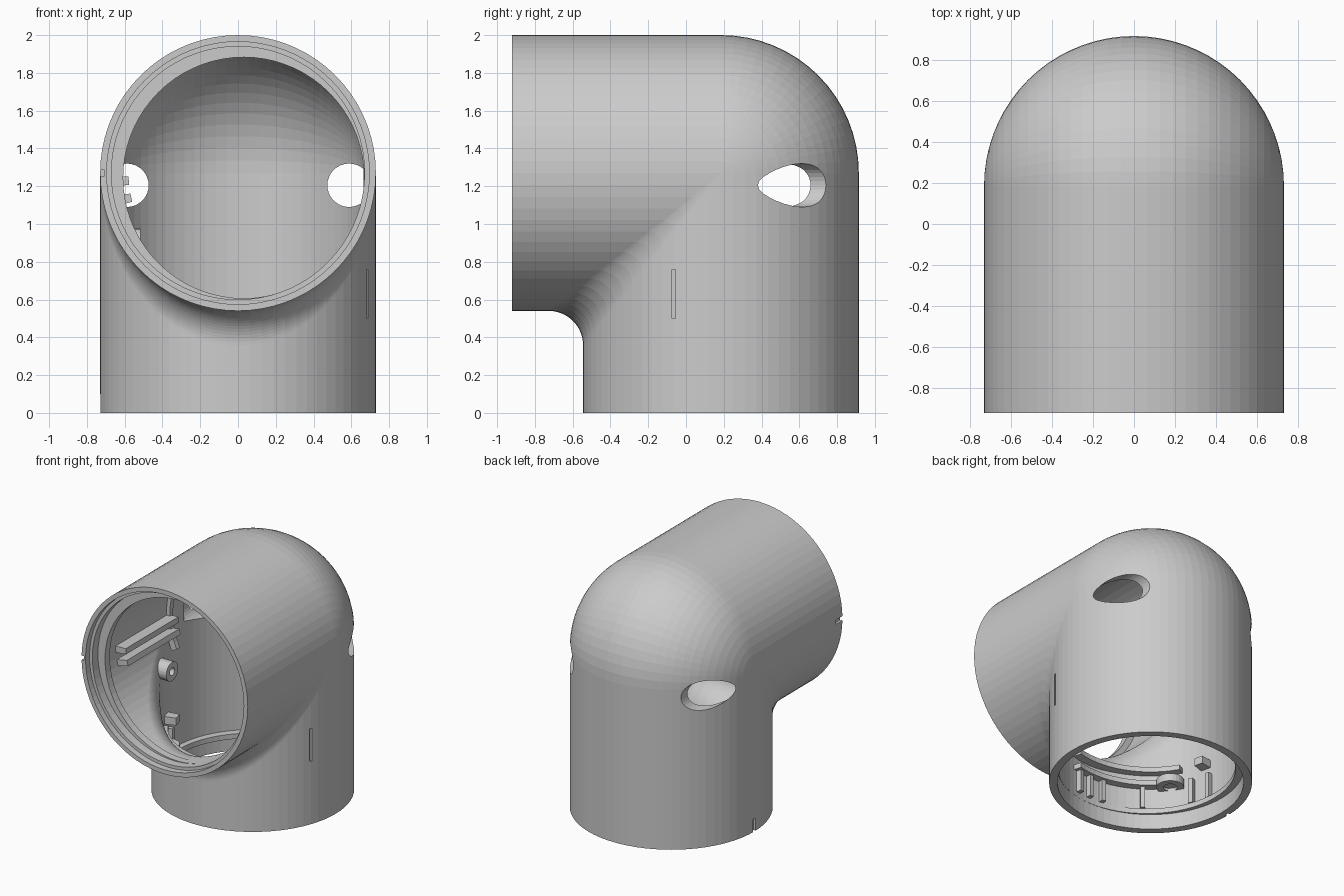
import bpy, bmesh
from math import sin, cos, pi, radians
from mathutils import Matrix

if "Cube" in bpy.data.objects:
    bpy.data.objects.remove(bpy.data.objects["Cube"])

R, RI = 0.73, 0.67          # outer and inner pipe radius
CY, CZ = 0.185, 1.27        # axis of the upright pipe / of the level pipe
FRONT = -0.92               # y of the open front end


def new_object(name, bm):
    bmesh.ops.recalc_face_normals(bm, faces=bm.faces)
    me = bpy.data.meshes.new(name)
    bm.to_mesh(me)
    bm.free()
    ob = bpy.data.objects.new(name, me)
    bpy.context.collection.objects.link(ob)
    return ob


def bend(r, phi, k, steps=16):
    """Curved part of one lengthwise line: sphere outside, fillet inside."""
    d, x = r * cos(phi), r * sin(phi)
    rho = k * d if d > 0 else -d
    return [(x, CY - d - rho + rho * cos(t), CZ - d - rho + rho * sin(t))
            for t in (i * pi / 2 / steps for i in range(steps + 1))]


def loft(bm, rings):
    """Join closed rings into a closed tube-like solid."""
    vs = [[bm.verts.new(p) for p in ring] for ring in rings]
    n, m = len(vs), len(vs[0])
    for i in range(n):
        for j in range(m):
            a, b = vs[i], vs[(i + 1) % n]
            bm.faces.new((a[j], a[(j + 1) % m], b[(j + 1) % m], b[j]))


def place(level, r, a, h):
    """Polar point in the upright pipe, or in the level pipe (h from its mouth)."""
    if level:
        return (r * cos(a), FRONT + h, CZ + r * sin(a))
    return (r * cos(a), CY + r * sin(a), h)


def arc_block(name, level, a0, a1, r0, r1, h0, h1):
    """Curved block following the pipe wall."""
    n = max(1, round((a1 - a0) / 5))
    bm = bmesh.new()
    rings = []
    for i in range(n + 1):
        a = radians(a0 + (a1 - a0) * i / n)
        rings.append([bm.verts.new(place(level, r, a, h))
                      for r, h in ((r0, h0), (r1, h0), (r1, h1), (r0, h1))])
    for p, q in zip(rings, rings[1:]):
        for j in range(4):
            bm.faces.new((p[j], p[(j + 1) % 4], q[(j + 1) % 4], q[j]))
    bm.faces.new(rings[0])
    bm.faces.new(rings[-1])
    return new_object(name, bm)


def ledge(name, level, dx, dv, r, h0, h1, n=72):
    """Off-centre stop ring inside the pipe."""
    bm = bmesh.new()
    rings = []
    for i in range(n):
        a = 2 * pi * i / n
        ring = []
        for rr, h, off in ((r, h0, 1), (0.695, h0, 0), (0.695, h1, 0), (r, h1, 1)):
            x, y, z = place(level, rr, a, h)
            ring.append((x + dx * off, y + (0 if level else dv * off),
                         z + (dv * off if level else 0)))
        rings.append(ring)
    loft(bm, rings)
    return new_object(name, bm)


def boss(name, loc, axis, r, hole, half, n=24):
    """Round boss with a screw hole."""
    bm = bmesh.new()
    loft(bm, [[(rr * cos(2 * pi * i / n), rr * sin(2 * pi * i / n), z)
               for rr, z in ((hole, -half), (r, -half), (r, half), (hole, half))]
              for i in range(n)])
    if axis == 'X':
        bmesh.ops.rotate(bm, verts=bm.verts, matrix=Matrix.Rotation(pi / 2, 3, 'Y'))
    bmesh.ops.translate(bm, verts=bm.verts, vec=loc)
    return new_object(name, bm)


def cut(target, cutter):
    mod = target.modifiers.new("cut", 'BOOLEAN')
    mod.object, mod.operation, mod.solver = cutter, 'DIFFERENCE', 'EXACT'
    cutter.hide_render = True
    cutter.hide_set(True)


# pipe elbow: each lengthwise strip is a closed outline, outer wall then inner wall
N = 72
bm = bmesh.new()
strips = []
for i in range(N):
    p = 2 * pi * i / N
    at = lambda r: (r * sin(p), -r * cos(p))
    up = lambda r, z: (at(r)[0], CY + at(r)[1], z)
    lv = lambda r, y: (at(r)[0], y, CZ + at(r)[1])
    strips.append([up(R, 0)] + bend(R, p, 0.25) + [lv(R, FRONT), lv(0.695, FRONT),
                  lv(0.695, FRONT + 0.05), lv(RI, FRONT + 0.05)]
                  + bend(RI, p, 0.34)[::-1] + [up(RI, 0)])
loft(bm, strips)
bmesh.ops.remove_doubles(bm, verts=bm.verts, dist=1e-5)
bmesh.ops.dissolve_degenerate(bm, edges=bm.edges, dist=1e-5)
elbow = new_object("pipe_elbow", bm)

# two round holes running front to back through the rear wall
bm = bmesh.new()
for s in (-1, 1):
    bmesh.ops.create_cone(bm, cap_ends=True, segments=32, radius1=0.115, radius2=0.115, depth=0.9,
                          matrix=Matrix.Translation((s * 0.588, 0.72, 1.205))
                          @ Matrix.Rotation(pi / 2, 4, 'X'))
cut(elbow, new_object("hole_cutter", bm))

# side slit and the two alignment notches in the rims
bm = bmesh.new()
for loc, size in (((0.69, -0.065, 0.63), (0.04, 0.02, 0.26)),
                  ((-0.74, CY, 0.04), (0.06, 0.035, 0.12)),
                  ((-0.74, FRONT + 0.02, CZ), (0.06, 0.12, 0.035))):
    bmesh.ops.create_cube(bm, size=1, matrix=Matrix.Translation(loc) @ Matrix.Diagonal((*size, 1)))
cut(elbow, new_object("notch_cutter", bm))

# stop ledges inside both mouths
ledge("front_ledge", True, 0.03, -0.025, 0.638, 0.12, 0.18)
ledge("bottom_ledge", False, 0.01, -0.03, 0.638, 0.12, 0.16)

# rails and end rib on the left wall of the level pipe
for i, a in enumerate((184, 193)):
    arc_block(f"side_rail_{i}", True, a - 2.2, a + 2.2, 0.58, 0.69, 0.34, 1.0)
arc_block("side_rib", True, 165, 205, 0.64, 0.69, 0.98, 1.02)
arc_block("side_clip", False, 190, 197, 0.58, 0.69, 0.42, 0.48)

# curved rails and upright ribs on the front wall of the upright pipe
for i, h in enumerate((0.33, 0.44)):
    arc_block(f"wall_rail_{i}", False, 210, 285, 0.61, 0.69, h, h + 0.04)
for i, a in enumerate((190, 203, 235, 262, 272, 281)):
    arc_block(f"wall_rib_{i}", False, a - 1.5, a + 1.5, 0.63, 0.69, 0.16, 0.36)

# screw bosses
boss("side_boss", (-0.58, -0.09, 0.9), 'X', 0.075, 0.03, 0.065)
boss("lower_boss", (-0.50, -0.19, 0.34), 'Z', 0.1, 0.05, 0.03)
